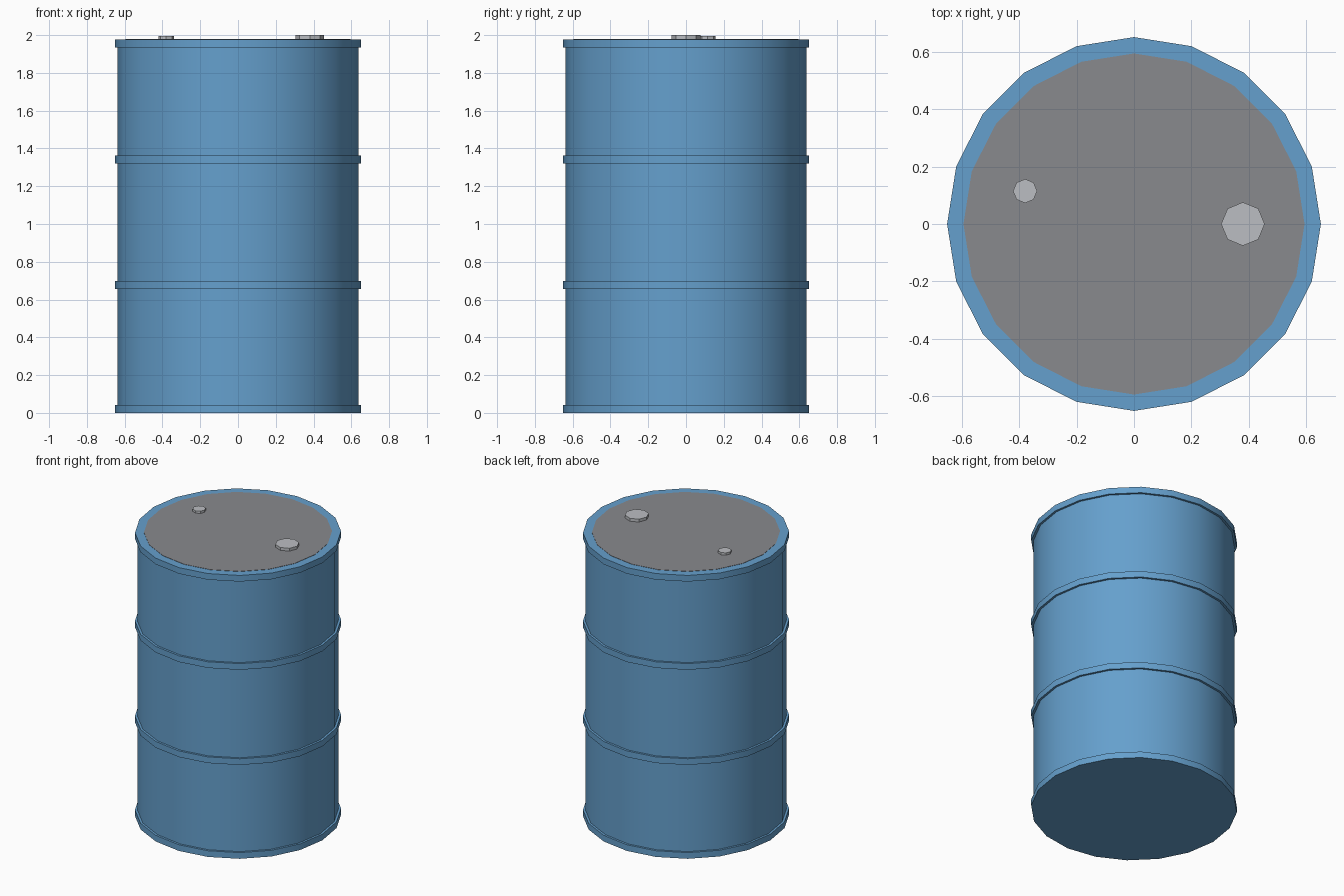
import bpy
import math

if "Cube" in bpy.data.objects:
    bpy.data.objects.remove(bpy.data.objects["Cube"])

SIDES = 20
BODY_R, RIM_R, LID_R = 0.637, 0.652, 0.595
TOP, BAND_H = 1.978, 0.043


def material(name, rgb):
    mat = bpy.data.materials.new(name)
    mat.use_nodes = True
    mat.diffuse_color = (*rgb, 1)
    mat.node_tree.nodes["Principled BSDF"].inputs["Base Color"].default_value = (*rgb, 1)
    return mat


def disc(name, sides, radius, bottom, top, mat, x=0, y=0, smooth=True):
    """Upright prism with a vertex on each axis."""
    bpy.ops.mesh.primitive_cylinder_add(vertices=sides, radius=radius, depth=top - bottom,
                                        location=(x, y, (bottom + top) / 2))
    obj = bpy.context.object
    obj.name = obj.data.name = name
    obj.data.materials.append(mat)
    if smooth:
        bpy.ops.object.shade_smooth_by_angle(angle=math.radians(30))
    return obj


blue = material("blue paint", (0.13, 0.35, 0.61))
grey = material("grey lid", (0.25, 0.254, 0.27))
silver = material("pale metal", (0.50, 0.515, 0.54))

# Drum wall
disc("drum_body", SIDES, BODY_R, 0.01, TOP - 0.01, blue)

# End rims and the two rolling hoops
bands = {"bottom_rim": 0, "lower_hoop": 0.655, "upper_hoop": 1.319, "top_rim": TOP - BAND_H}
for name, z in bands.items():
    disc(name, SIDES, RIM_R, z, z + BAND_H, blue)

# Lid plate and its two bungs
disc("lid", SIDES, LID_R, TOP - 0.005, TOP + 0.002, grey)
disc("large_bung", 8, 0.076, TOP, 2.0, silver, x=0.38, smooth=False)
disc("small_bung", 8, 0.042, TOP, 1.996, silver, x=-0.38, y=0.115, smooth=False)
